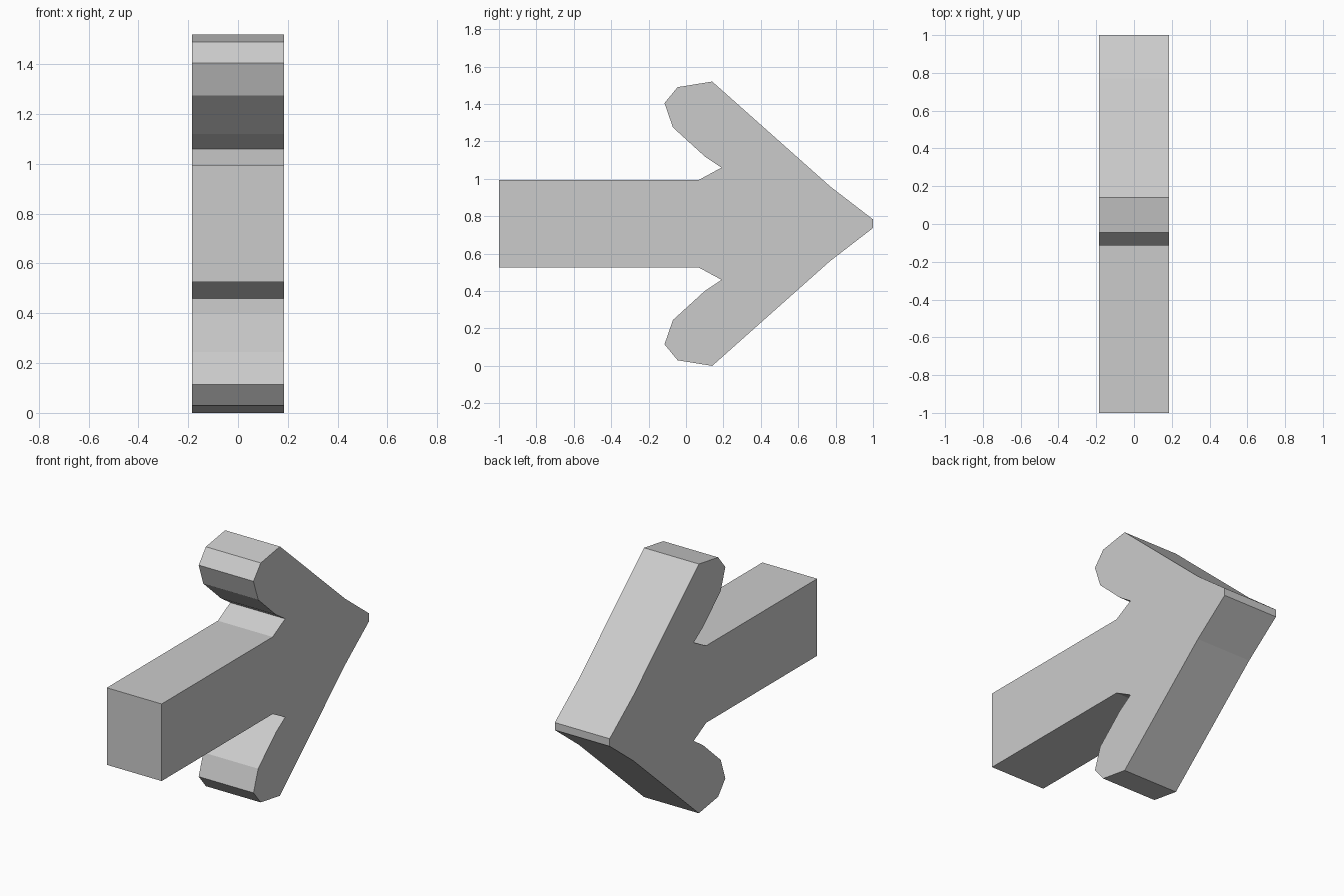
import bpy
import bmesh

cube = bpy.data.objects.get("Cube")
if cube:
    bpy.data.objects.remove(cube, do_unlink=True)

HALF_WIDTH = 0.185
MID_Z = 0.76

# Plain grey finish
grey = bpy.data.materials.new("light_grey")
grey.use_nodes = True
colour = (0.6, 0.6, 0.6, 1)
grey.diffuse_color = colour
grey.node_tree.nodes["Principled BSDF"].inputs["Base Color"].default_value = colour

# Upper half of the arrow outline (y, height above the centre line), shaft to tip
upper = [(-1, 0.235), (0.07, 0.235), (0.19, 0.3), (0.1, 0.36), (-0.07, 0.515),
         (-0.115, 0.645), (-0.045, 0.73), (0.14, 0.76), (0.77, 0.2), (1, 0.023)]
outline = upper + [(y, -h) for y, h in reversed(upper)]

# Extrude the mirrored outline across the width
bm = bmesh.new()
side = bm.faces.new([bm.verts.new((-HALF_WIDTH, y, MID_Z + h)) for y, h in outline])
result = bmesh.ops.extrude_face_region(bm, geom=[side], use_keep_orig=True)
moved = [v for v in result["geom"] if isinstance(v, bmesh.types.BMVert)]
bmesh.ops.translate(bm, verts=moved, vec=(2 * HALF_WIDTH, 0, 0))
bmesh.ops.recalc_face_normals(bm, faces=bm.faces)

mesh = bpy.data.meshes.new("arrow")
bm.to_mesh(mesh)
bm.free()
mesh.materials.append(grey)
arrow = bpy.data.objects.new("arrow", mesh)
bpy.context.collection.objects.link(arrow)
